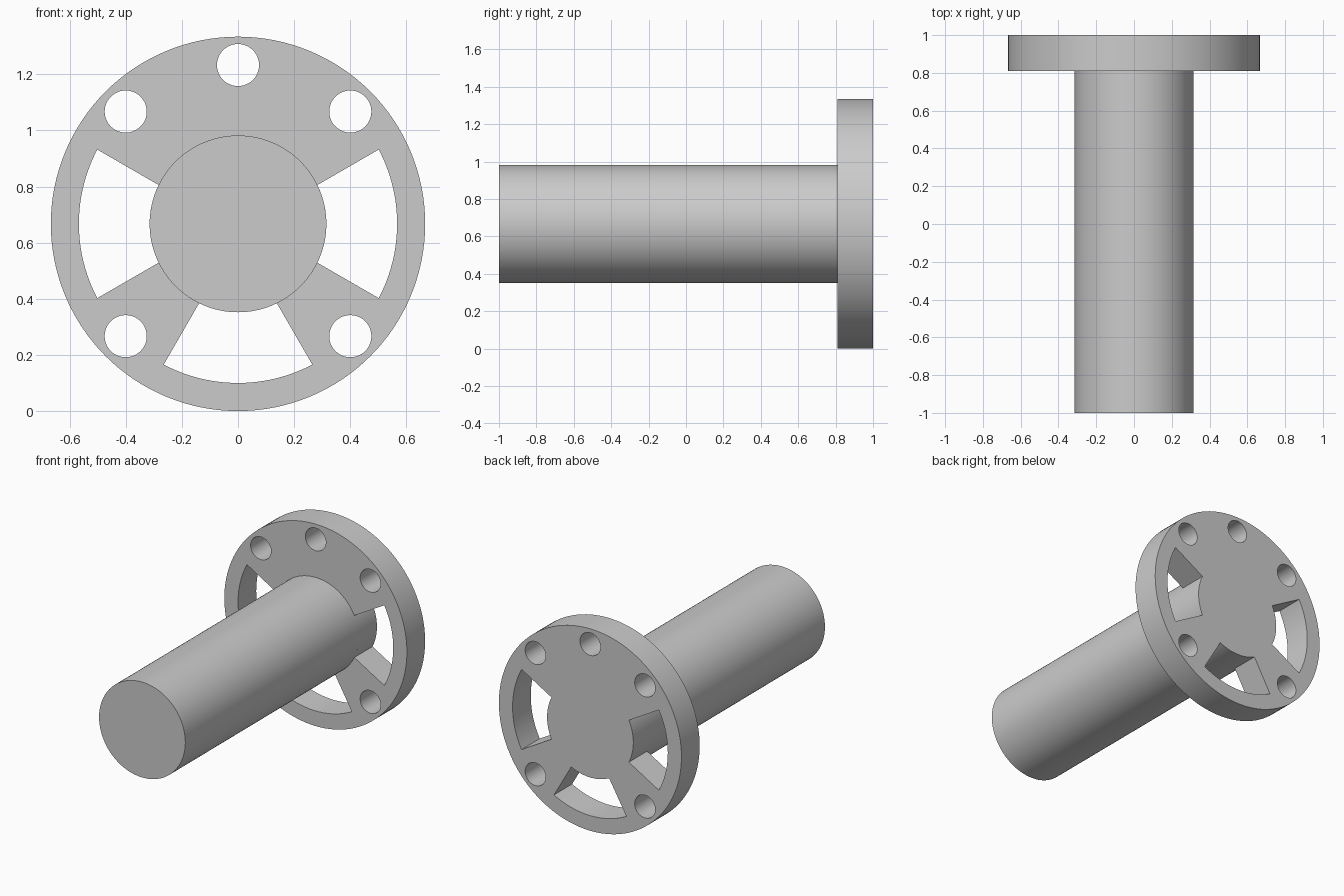
import bpy, bmesh
from math import sin, cos, asin, radians, pi

if "Cube" in bpy.data.objects:
    bpy.data.objects.remove(bpy.data.objects["Cube"])

CZ = 0.667            # height of the shaft axis
R_FLANGE, R_SHAFT, R_WINDOW = 0.667, 0.315, 0.567
Y_FRONT, Y_STEP, Y_BACK = -1.0, 0.81, 1.0


def circle(cx, cz, r, n):
    return [(cx + r * cos(2 * pi * i / n), cz + r * sin(2 * pi * i / n)) for i in range(n)]


def window(mid, n=24):
    # ring sector whose straight sides run parallel to the 30 degree spokes
    def arc(r):
        half = radians(30) - asin(0.0215 / r)
        return [(r * cos(mid - half + 2 * half * i / n),
                 CZ + r * sin(mid - half + 2 * half * i / n)) for i in range(n + 1)]
    return arc(R_WINDOW) + arc(R_SHAFT)[::-1]


def prisms(name, outlines, y0, y1):
    # extrude each x/z outline along y into one object
    bm = bmesh.new()
    for pts in outlines:
        face = bm.faces.new([bm.verts.new((x, y0, z)) for x, z in pts])
        ext = bmesh.ops.extrude_face_region(bm, geom=[face], use_keep_orig=True)
        moved = [v for v in ext["geom"] if isinstance(v, bmesh.types.BMVert)]
        bmesh.ops.translate(bm, verts=moved, vec=(0, y1 - y0, 0))
    bmesh.ops.recalc_face_normals(bm, faces=bm.faces)
    mesh = bpy.data.meshes.new(name)
    bm.to_mesh(mesh)
    bm.free()
    obj = bpy.data.objects.new(name, mesh)
    bpy.context.collection.objects.link(obj)
    return obj


# Solid shaft and round flange
shaft = prisms("shaft", [circle(0, CZ, R_SHAFT, 128)], Y_FRONT, Y_STEP)
flange = prisms("flange", [circle(0, CZ, R_FLANGE, 128)], Y_STEP, Y_BACK)

# Five bolt holes and three windows cut through the flange
holes = [circle(0.566 * cos(radians(a)), CZ + 0.566 * sin(radians(a)), 0.075, 48)
         for a in (45, 90, 135, 225, 315)]
windows = [window(radians(a)) for a in (0, 180, 270)]
cutter = prisms("flange_cutter", holes + windows, Y_STEP - 0.1, Y_BACK + 0.1)
cutter.hide_render = True

cut = flange.modifiers.new("openings", "BOOLEAN")
cut.operation = "DIFFERENCE"
cut.solver = "EXACT"
cut.object = cutter
bpy.context.view_layer.objects.active = flange
bpy.ops.object.modifier_apply(modifier=cut.name)
bpy.data.objects.remove(cutter)

# Smooth round walls, crisp rims
for obj in (shaft, flange):
    bpy.ops.object.select_all(action="DESELECT")
    obj.select_set(True)
    bpy.context.view_layer.objects.active = obj
    bpy.ops.object.shade_smooth_by_angle(angle=radians(30))
